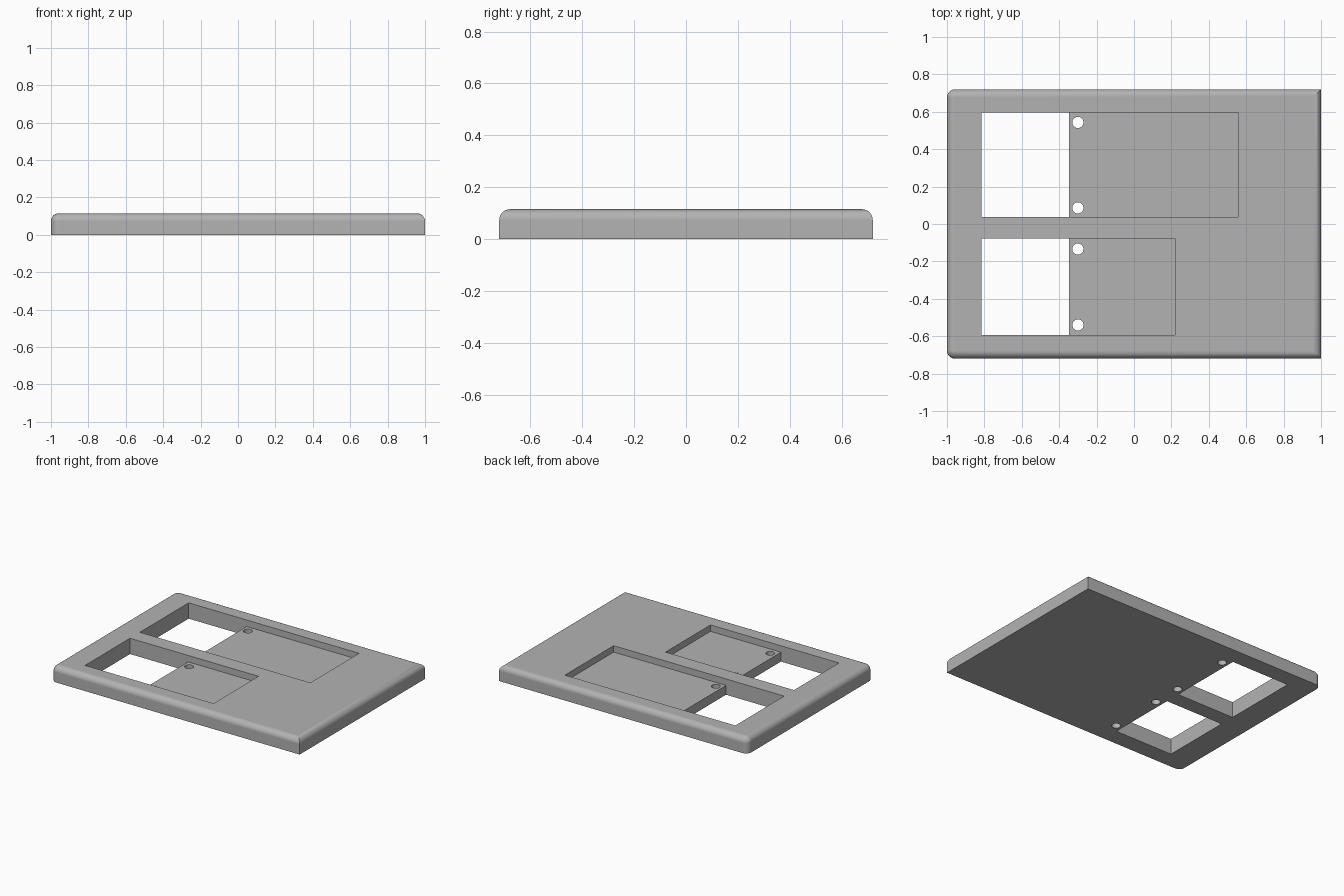
import bpy, bmesh, math

cube = bpy.data.objects.get("Cube")
if cube:
    bpy.data.objects.remove(cube, do_unlink=True)

HEIGHT = 0.115
POCKET_FLOOR = 0.068
WINDOW_END = -0.348
POCKET_START = -0.815

grey = bpy.data.materials.new("plain grey")
grey.use_nodes = True
colour = (0.45, 0.45, 0.45, 1)
grey.diffuse_color = colour
grey.node_tree.nodes["Principled BSDF"].inputs["Base Color"].default_value = colour


def make_object(name, bm):
    mesh = bpy.data.meshes.new(name)
    bm.to_mesh(mesh)
    bm.free()
    mesh.materials.append(grey)
    obj = bpy.data.objects.new(name, mesh)
    bpy.context.collection.objects.link(obj)
    return obj


def box_mesh(x0, x1, y0, y1, z0, z1):
    bm = bmesh.new()
    bmesh.ops.create_cube(bm, size=1)
    for v in bm.verts:
        v.co.x = x1 if v.co.x > 0 else x0
        v.co.y = y1 if v.co.y > 0 else y0
        v.co.z = z1 if v.co.z > 0 else z0
    return bm


def round_edges(bm, edges, radius):
    bmesh.ops.bevel(bm, geom=edges, offset=radius, offset_type='OFFSET',
                    segments=8, profile=0.5, affect='EDGES')


def cut(target, bm):
    """Subtract a cutter mesh and discard the cutter."""
    cutter = make_object("cutter", bm)
    cutter.hide_render = True
    mod = target.modifiers.new("cut", 'BOOLEAN')
    mod.operation = 'DIFFERENCE'
    mod.solver = 'EXACT'
    mod.object = cutter
    bpy.context.view_layer.objects.active = target
    bpy.ops.object.modifier_apply(modifier=mod.name)
    bpy.data.objects.remove(cutter, do_unlink=True)


# Plate: two rounded upright corners on the -x end, then a rounded top rim
bm = box_mesh(-1, 1, -0.72, 0.72, 0, HEIGHT)
round_edges(bm, [e for e in bm.edges if all(v.co.x < 0 for v in e.verts)
                 and abs(e.verts[0].co.z - e.verts[1].co.z) > 0.05], 0.044)
round_edges(bm, [e for e in bm.edges
                 if all(v.co.z > HEIGHT - 0.001 for v in e.verts)], 0.042)
plate = make_object("cover_plate", bm)

# Each bay: shallow pocket, through window, two screw holes
bays = [(0.037, 0.597, 0.556, (0.086, 0.543)),
        (-0.594, -0.077, 0.219, (-0.134, -0.54))]
for y0, y1, pocket_end, holes in bays:
    cut(plate, box_mesh(POCKET_START, pocket_end, y0, y1, POCKET_FLOOR, 0.3))
    cut(plate, box_mesh(POCKET_START, WINDOW_END, y0, y1, -0.1, 0.3))
    for y in holes:
        bm = bmesh.new()
        bmesh.ops.create_cone(bm, cap_ends=True, segments=32, radius1=0.03,
                              radius2=0.03, depth=0.6)
        bmesh.ops.translate(bm, verts=bm.verts, vec=(-0.3, y, 0))
        cut(plate, bm)

# Smooth the rim, keep the flat faces flat
bpy.ops.object.select_all(action='DESELECT')
plate.select_set(True)
bpy.context.view_layer.objects.active = plate
bpy.ops.object.shade_smooth_by_angle(angle=math.radians(30))
weighted = plate.modifiers.new("flat_face_normals", 'WEIGHTED_NORMAL')
weighted.keep_sharp = True
